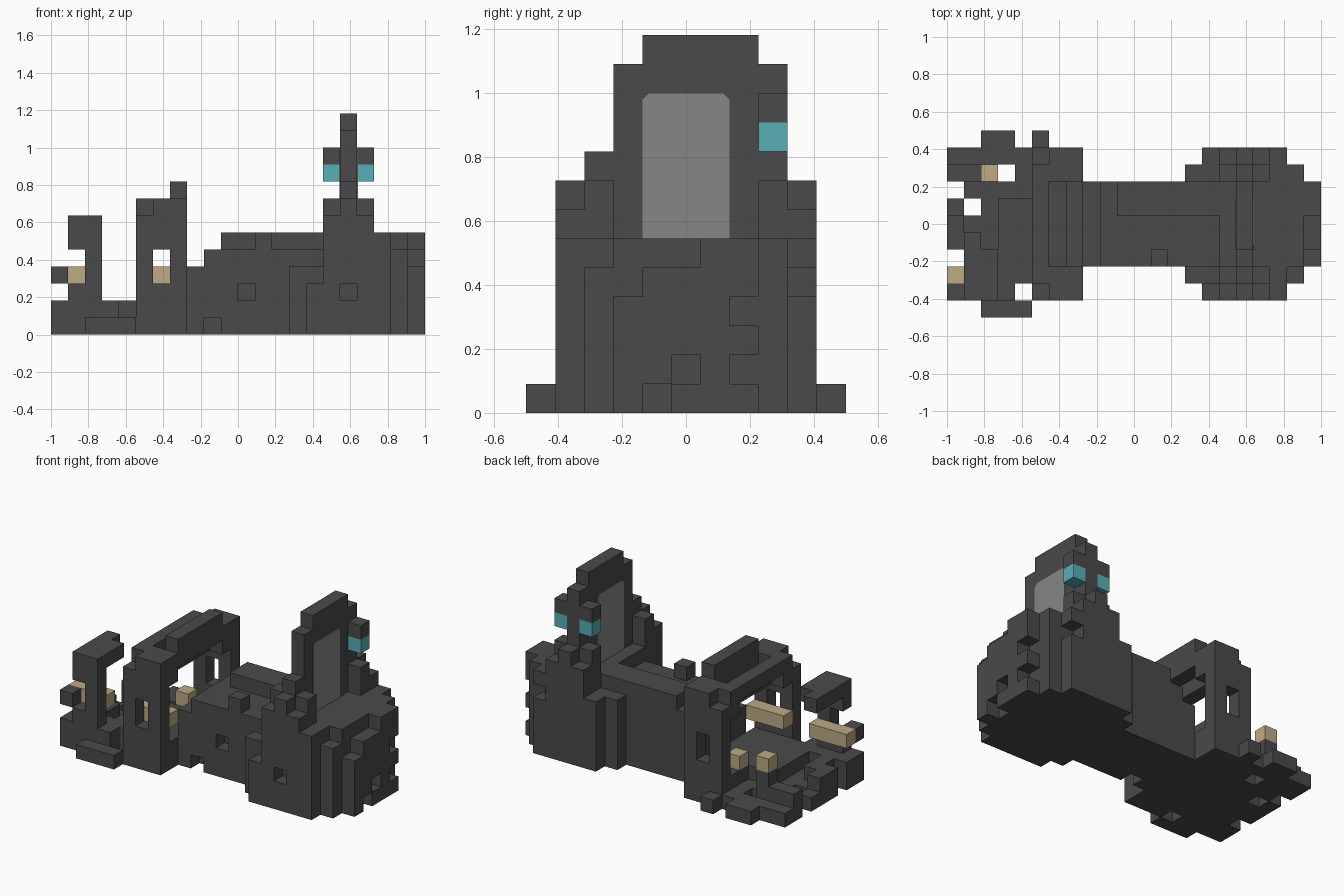
import bpy
import bmesh
from mathutils import Vector

cube = bpy.data.objects.get("Cube")
if cube:
    bpy.data.objects.remove(cube)

U = 1 / 11                       # edge of one block
ORIGIN = Vector((-1, -0.5, 0))


def material(name, rgb):
    m = bpy.data.materials.new(name)
    m.use_nodes = True
    m.diffuse_color = (*rgb, 1)
    m.node_tree.nodes["Principled BSDF"].inputs["Base Color"].default_value = (*rgb, 1)
    return m


stone = material("dark stone", (0.068, 0.068, 0.068))
bone = material("tan bone", (0.52, 0.40, 0.235))
teal = material("teal", (0.10, 0.43, 0.47))
grey = material("pale grey", (0.24, 0.24, 0.24))


def box(x0, x1, y0, y1, z0, z1):
    """Block cells, both ends included."""
    return {(x, y, z) for x in range(x0, x1 + 1)
            for y in range(y0, y1 + 1) for z in range(z0, z1 + 1)}


def finish(name, bm, mat):
    bmesh.ops.recalc_face_normals(bm, faces=bm.faces)
    mesh = bpy.data.meshes.new(name)
    bm.to_mesh(mesh)
    bm.free()
    mesh.materials.append(mat)
    ob = bpy.data.objects.new(name, mesh)
    bpy.context.collection.objects.link(ob)
    return ob


def build(name, cells, mat):
    """Outer skin of a set of block cells."""
    bm = bmesh.new()
    corners = {}

    def corner(p):
        if p not in corners:
            corners[p] = bm.verts.new(ORIGIN + Vector(p) * U)
        return corners[p]

    for c in cells:
        for axis in range(3):
            for side in (0, 1):
                near = list(c)
                near[axis] += 2 * side - 1
                if tuple(near) in cells:
                    continue
                a, b = (axis + 1) % 3, (axis + 2) % 3
                loop = []
                for da, db in ((0, 0), (1, 0), (1, 1), (0, 1)):
                    p = list(c)
                    p[axis] += side
                    p[a] += da
                    p[b] += db
                    loop.append(corner(tuple(p)))
                bm.faces.new(loop if side else loop[::-1])
    return finish(name, bm, mat)


# Long body: lower front steps, raised back ridge and one roof block
body = box(8, 8, 3, 7, 0, 3) | box(9, 15, 3, 7, 0, 4) | box(10, 15, 6, 7, 5, 5)
body |= box(12, 12, 3, 3, 5, 5)
body -= box(11, 11, 3, 3, 2, 2) | box(9, 9, 3, 3, 0, 0)
build("body", body, stone)

# Rounded tail base with missing blocks
base = box(16, 19, 1, 9, 0, 5) | box(20, 20, 2, 8, 0, 5) | box(21, 21, 3, 7, 0, 5)
base |= box(14, 15, 2, 2, 0, 3) | box(15, 15, 1, 1, 0, 2)
base |= box(14, 15, 8, 8, 0, 4) | box(15, 15, 9, 9, 0, 4)
base -= box(20, 20, 2, 2, 5, 5) | box(21, 21, 3, 5, 5, 5) | box(21, 21, 3, 3, 4, 4)
base -= box(21, 21, 7, 7, 3, 3) | box(21, 21, 7, 7, 1, 1)
base -= box(21, 21, 5, 5, 1, 1) | box(21, 21, 4, 4, 0, 0)
base -= box(19, 19, 9, 9, 4, 4) | box(17, 17, 1, 1, 2, 2)
build("base", base, stone)

# Thin upright fin with side buttresses
fin = box(17, 17, 1, 9, 6, 7) | box(17, 17, 2, 8, 8, 8)
fin |= box(17, 17, 3, 8, 9, 11) | box(17, 17, 4, 7, 12, 12)
for x in (16, 18):
    fin |= box(x, x, 2, 2, 6, 7) | box(x, x, 8, 8, 6, 7)
    fin |= box(x, x, 1, 1, 6, 6) | box(x, x, 9, 9, 6, 6)
    fin |= box(x, x, 8, 8, 10, 10)
build("fin", fin, stone)

# Teal blocks either side of the fin
build("fin_lights", box(16, 16, 8, 8, 9, 9) | box(18, 18, 8, 8, 9, 9), teal)

# Pale panel with clipped top corners, just proud of both fin faces
bm = bmesh.new()
w, top, bottom, clip = 1.5 * U, 11 * U, 6 * U, 0.02
outline = [(-w, bottom), (w, bottom), (w, top - clip), (w - clip, top),
           (clip - w, top), (-w, top - clip)]
x0 = -1 + 17 * U - 0.004
face = bm.faces.new([bm.verts.new((x0, y, z)) for y, z in outline])
ext = bmesh.ops.extrude_face_region(bm, geom=[face], use_keep_orig=True)
bmesh.ops.translate(bm, vec=(U + 0.008, 0, 0),
                    verts=[v for v in ext["geom"] if isinstance(v, bmesh.types.BMVert)])
finish("fin_panel", bm, grey)

# Arch: two windowed side walls joined by stepped beams
arch = set()
for y in (1, 9):
    arch |= box(5, 5, y, y, 0, 6) | box(6, 7, y, y, 0, 7)
    arch -= box(6, 6, y, y, 3, 4)
arch |= box(5, 5, 2, 8, 7, 7) | box(6, 6, 2, 8, 6, 6)
arch |= box(7, 7, 2, 8, 7, 7) | box(7, 7, 3, 7, 8, 8)
for y in (2, 8):
    arch |= box(5, 7, y, y, 6, 7)
build("arch", arch, stone)

# Broken floor in front, with feet and a rim
floor = box(1, 7, 1, 9, 0, 0) | box(5, 7, 2, 8, 1, 1) | box(3, 4, 2, 6, 1, 1)
for y0, y1 in ((1, 2), (4, 6), (8, 9)):
    floor |= box(0, 0, y0, y1, 0, 0)
floor |= box(0, 2, 1, 2, 1, 1) | box(0, 0, 4, 5, 1, 1) | box(1, 1, 3, 4, 1, 1)
floor |= box(0, 0, 8, 8, 1, 1) | box(1, 2, 8, 8, 1, 1) | box(3, 3, 1, 1, 1, 1)
floor |= box(2, 2, 8, 8, 2, 2)
floor |= box(2, 4, 0, 0, 0, 0) | box(2, 3, 10, 10, 0, 0) | box(5, 5, 10, 10, 0, 0)
for x, y in ((3, 8), (1, 6), (4, 1)):
    floor -= box(x, x, y, y, 0, 1)
build("floor", floor, stone)

# Hooked post at the front corner
hook = box(2, 2, 1, 1, 1, 5) | box(1, 1, 1, 1, 1, 2) | box(1, 1, 1, 1, 5, 5)
hook |= box(1, 2, 1, 3, 6, 6) | box(1, 1, 4, 4, 6, 6) | box(0, 0, 1, 1, 3, 3)
build("hooked_post", hook, stone)

# Tan bars and loose blocks
build("front_bar", box(0, 2, 2, 2, 3, 3), bone)
build("arch_bar", box(5, 7, 2, 2, 3, 3), bone)
build("front_block", box(2, 2, 8, 8, 3, 3), bone)
build("arch_block", box(5, 5, 7, 7, 2, 2), bone)
